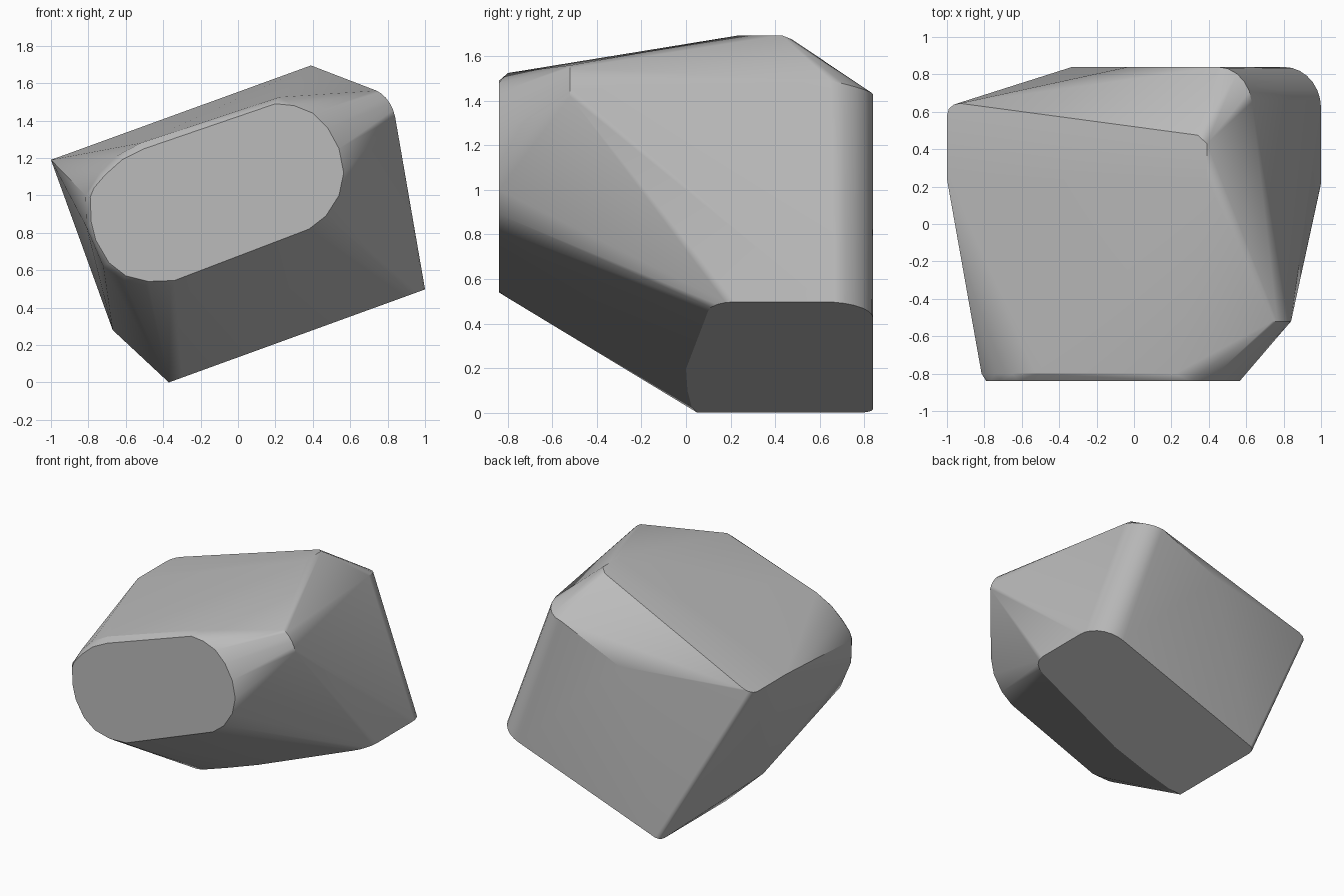
import bpy, bmesh, math
from mathutils import Vector

cube = bpy.data.objects.get("Cube")
if cube:
    bpy.data.objects.remove(cube, do_unlink=True)

SLOPE = 0.363  # shared tilt of the top and bottom planes


def arc(a, corner, b, steps=5):
    """Rounded corner from a to b, bending towards the corner."""
    a, corner, b = Vector(a), Vector(corner), Vector(b)
    result = []
    for i in range(steps + 1):
        t = i / steps * math.pi / 2
        result.append(corner + (a - corner) * (1 - math.sin(t)) + (b - corner) * (1 - math.cos(t)))
    return result


def on_top(x, y):
    return Vector((x, y, 1.19 + SLOPE * (x + 1)))


def on_bottom(x, y):
    return Vector((x, y, SLOPE * (x + 0.37)))


points = []

# flat front: tilted rounded outline
front = [(-0.79, 0.99), (-0.785, 0.86), (-0.76, 0.76), (-0.69, 0.64), (-0.6, 0.57),
         (-0.48, 0.54), (-0.34, 0.545), (0.38, 0.82), (0.47, 0.89), (0.54, 1.0),
         (0.565, 1.12), (0.54, 1.25), (0.48, 1.36), (0.4, 1.44), (0.3, 1.48),
         (0.2, 1.49), (-0.5, 1.25), (-0.62, 1.19), (-0.71, 1.11), (-0.77, 1.04)]
points += [Vector((x, -0.84, z)) for x, z in front]

# narrow bevel behind the front outline
bevel = [(0.22, 1.525), (-0.52, 1.28), (-0.65, 1.21), (-0.74, 1.12), (-0.815, 1.0),
         (-0.81, 0.83), (-0.72, 0.62), (-0.61, 0.545), (-0.49, 0.517), (-0.36, 0.515)]
points += [Vector((x, -0.8, z)) for x, z in bevel]

# tilted top panel
points += [on_top(0.39, 0.24), on_top(0.39, 0.43), on_top(0.34, 0.475), on_top(-1, 0.24)]
points += arc(on_top(-1, 0.58), on_top(-1, 0.65), on_top(-0.93, 0.645), 3)

# rounded upper right shoulder, front and back
points += arc((0.84, -0.52, 1.42), (0.82, -0.52, 1.53), (0.74, -0.52, 1.56))
points += arc((0.63, 0.65, 1.49), (0.615, 0.84, 1.45), (0.45, 0.84, 1.43))
points.append(Vector((-0.03, 0.84, 1.22)))

# tilted bottom panel with rounded corners
points += arc(on_bottom(1, 0.62), on_bottom(1, 0.84), on_bottom(0.8, 0.84), 7)
points += arc(on_bottom(1, 0.22), on_bottom(1, 0.11), on_bottom(0.89, 0.1), 4)
points += arc(on_bottom(-0.37, 0.78), on_bottom(-0.37, 0.84), on_bottom(-0.33, 0.84), 3)
points += arc(on_bottom(0.17, 0), on_bottom(-0.37, 0), on_bottom(-0.37, 0.05), 3)

# lower left corner
points.append(Vector((-0.67, 0.04, 0.28)))

# wrap the outlines into one solid
bm = bmesh.new()
for p in points:
    bm.verts.new(p)
bmesh.ops.convex_hull(bm, input=bm.verts[:])
bmesh.ops.delete(bm, geom=[v for v in bm.verts if not v.link_faces], context="VERTS")
bmesh.ops.dissolve_limit(bm, angle_limit=math.radians(1.5), verts=bm.verts[:], edges=bm.edges[:])
bmesh.ops.recalc_face_normals(bm, faces=bm.faces[:])
mesh = bpy.data.meshes.new("faceted_block")
bm.to_mesh(mesh)
bm.free()

block = bpy.data.objects.new("faceted_block", mesh)
bpy.context.collection.objects.link(block)

# single plain grey
grey = bpy.data.materials.new("plain_grey")
grey.use_nodes = True
colour = (0.5, 0.5, 0.5, 1)
grey.diffuse_color = colour
grey.node_tree.nodes["Principled BSDF"].inputs["Base Color"].default_value = colour
mesh.materials.append(grey)

# soft fillets, crisp panel edges
bpy.ops.object.select_all(action="DESELECT")
block.select_set(True)
bpy.context.view_layer.objects.active = block
bpy.ops.object.shade_smooth_by_angle(angle=math.radians(28))
weighted = block.modifiers.new("even_normals", "WEIGHTED_NORMAL")
weighted.keep_sharp = True
